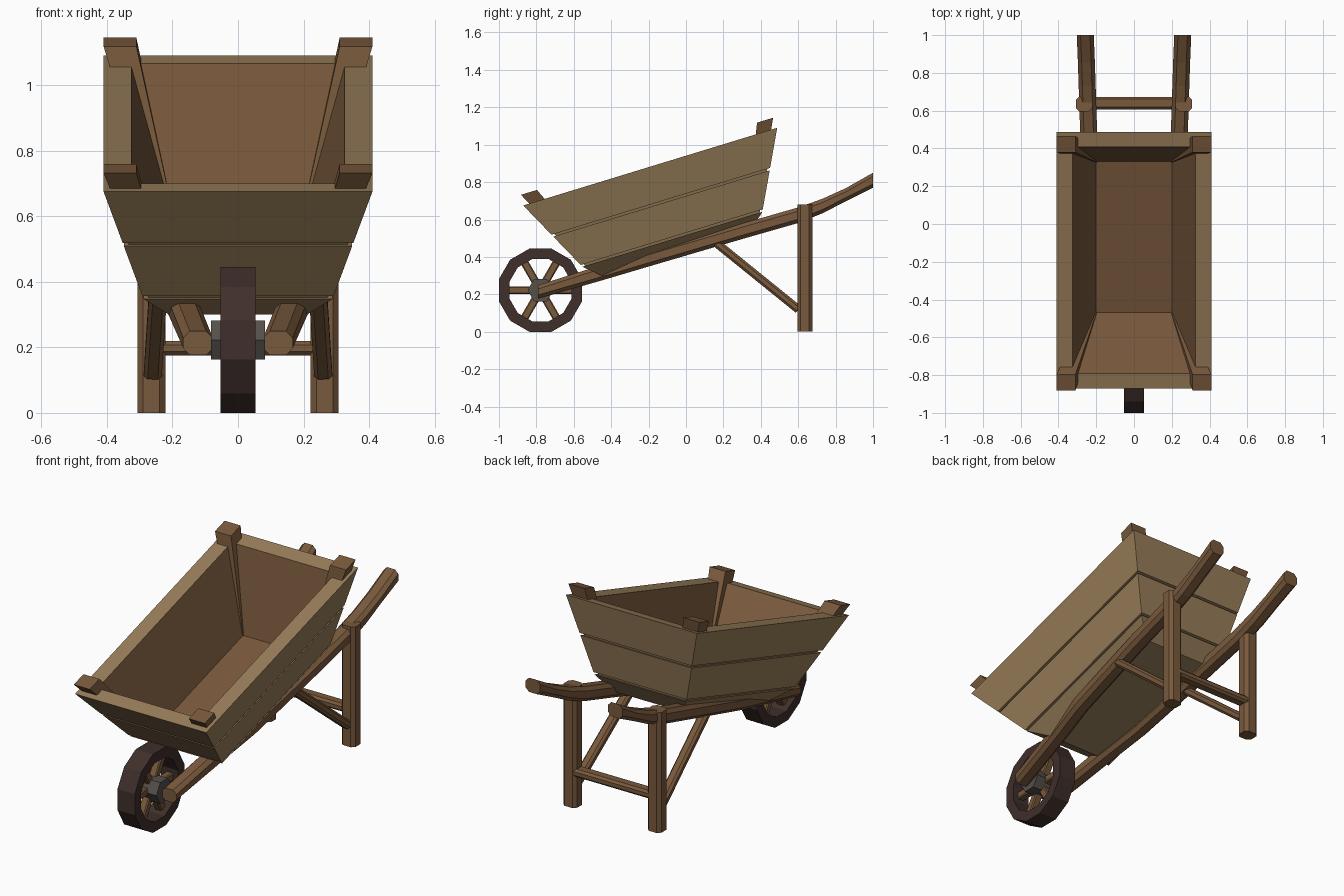
import bpy, bmesh
from math import radians, sin, cos, tan, pi
from mathutils import Vector, Matrix

if "Cube" in bpy.data.objects:
    bpy.data.objects.remove(bpy.data.objects["Cube"])

def material(name, rgb):
    m = bpy.data.materials.new(name)
    m.diffuse_color = (*rgb, 1)
    m.use_nodes = True
    m.node_tree.nodes["Principled BSDF"].inputs["Base Color"].default_value = m.diffuse_color
    return m

TAN = material("tan_planks", (0.31, 0.205, 0.10))
BROWN = material("brown_wood", (0.19, 0.10, 0.045))
DARK = material("dark_rim", (0.05, 0.028, 0.023))
IRON = material("iron", (0.09, 0.08, 0.07))

def loft(name, rings, mats, caps=True, closed=False, mat_of=None):
    """Skin a list of equal-sized point rings."""
    bm = bmesh.new()
    loops = [[bm.verts.new(p) for p in r] for r in rings]
    n = len(loops[0])
    pairs = list(zip(loops, loops[1:])) + ([(loops[-1], loops[0])] if closed else [])
    for i, (a, b) in enumerate(pairs):
        for j in range(n):
            k = (j + 1) % n
            f = bm.faces.new((a[j], a[k], b[k], b[j]))
            f.material_index = mat_of(i) if mat_of else 0
    if caps and not closed:
        f = bm.faces.new(loops[0])
        f.material_index = mat_of(0) if mat_of else 0
        f = bm.faces.new(loops[-1])
        f.material_index = mat_of(len(pairs) - 1) if mat_of else 0
    bmesh.ops.recalc_face_normals(bm, faces=bm.faces[:])
    me = bpy.data.meshes.new(name)
    bm.to_mesh(me)
    bm.free()
    for m in mats:
        me.materials.append(m)
    ob = bpy.data.objects.new(name, me)
    bpy.context.collection.objects.link(ob)
    return ob

def octagon(w, h, c):
    """Chamfered rectangle section."""
    a, b = w / 2, h / 2
    return [(a, -b + c), (a, b - c), (a - c, b), (-a + c, b),
            (-a, b - c), (-a, -b + c), (-a + c, -b), (a - c, -b)]

def bar(name, p, q, w, h, c, mat, side=(1, 0, 0)):
    """Straight chamfered beam from p to q."""
    p, q = Vector(p), Vector(q)
    d = (q - p).normalized()
    s = Vector(side)
    s = (s - d * s.dot(d)).normalized()
    u = d.cross(s)
    return loft(name, [[e + s * a + u * b for a, b in octagon(w, h, c)]
                       for e in (p, q)], [mat])

# Tray: a frustum in a frame tilted 17 degrees, as rectangles (half x, half length, height)
TILT = Matrix.Rotation(radians(17), 4, 'X')
MID = 0.075

def tilted(x, u, w):
    return TILT @ Vector((x, MID + u, w))

def rect(hx, hu, w):
    return [tilted(a * hx, b * hu, w) for a, b in ((1, 1), (-1, 1), (-1, -1), (1, -1))]

def outer(w, inset=0.0):
    return rect(0.41 - 0.3 * (0.9 - w) - inset, 0.71 - 0.51 * (0.9 - w) - inset, w)

rings = [rect(0.20, 0.418, 0.48), rect(0.325, 0.627, 0.9), outer(0.9)]
for g in (0.70, 0.50):  # plank grooves
    rings += [outer(g + 0.006), outer(g + 0.006, 0.015),
              outer(g - 0.006, 0.015), outer(g - 0.006)]
rings.append(rect(0.21, 0.418, 0.418))
loft("tray", rings, [TAN, BROWN], mat_of=lambda i: 1 if i == 0 else 0)

# Corner posts of the tray
for sx in (-1, 1):
    for su in (-1, 1):
        def post_ring(x0, x1, u0, u1, w):
            return [tilted(sx * x, su * u, w)
                    for x, u in ((x0, u0), (x1, u0), (x1, u1), (x0, u1))]
        loft("tray_corner_post", [post_ring(0.194, 0.25, 0.408, 0.46, 0.47),
                                  post_ring(0.31, 0.41, 0.615, 0.705, 0.958)], [BROWN])

# Handle rails, legs and braces on both sides
RAIL = [(0.122, -0.79, 0.213, 0.072), (0.165, -0.45, 0.316, 0.083),
        (0.202, -0.2, 0.390, 0.083), (0.233, 0.3, 0.537, 0.083),
        (0.244, 0.6, 0.623, 0.083), (0.248, 0.73, 0.672, 0.078),
        (0.252, 0.855, 0.733, 0.07), (0.258, 1.0, 0.81, 0.08)]
for s in (-1, 1):
    loft("handle_rail", [[(s * x + a, y, z + b) for a, b in octagon(0.09, h, 0.02)]
                         for x, y, z, h in RAIL], [BROWN])
    bar("leg", (s * 0.264, 0.635, 0), (s * 0.264, 0.635, 0.68), 0.086, 0.08, 0.018, BROWN)
    bar("leg_brace", (s * 0.235, 0.13, 0.50), (s * 0.26, 0.60, 0.12),
        0.055, 0.045, 0.012, BROWN)
bar("leg_crossbar", (-0.25, 0.64, 0.197), (0.25, 0.64, 0.197),
    0.065, 0.045, 0.012, BROWN, side=(0, 1, 0))

# Wheel: 12-sided rim, six spokes and a hexagonal hub
HUB = Vector((0, -0.778, 0.222))

def ngon(n, r, x, phase):
    return [HUB + Vector((x, r * cos(phase + 2 * pi * i / n), r * sin(phase + 2 * pi * i / n)))
            for i in range(n)]

R, r, hw = 0.23, 0.172, 0.054
loft("wheel_rim", [ngon(12, a, x, pi / 12)
                   for a, x in ((R, -hw), (R, hw), (r, hw), (r, -hw))], [DARK], closed=True)
for i in range(6):
    a = i * pi / 3
    d = Vector((0, cos(a), sin(a)))
    bar("wheel_spoke", HUB + d * 0.03, HUB + d * 0.185, 0.045, 0.042, 0.006, BROWN)
loft("wheel_hub", [ngon(6, 0.069, x, 0) for x in (-0.082, 0.082)], [IRON])
